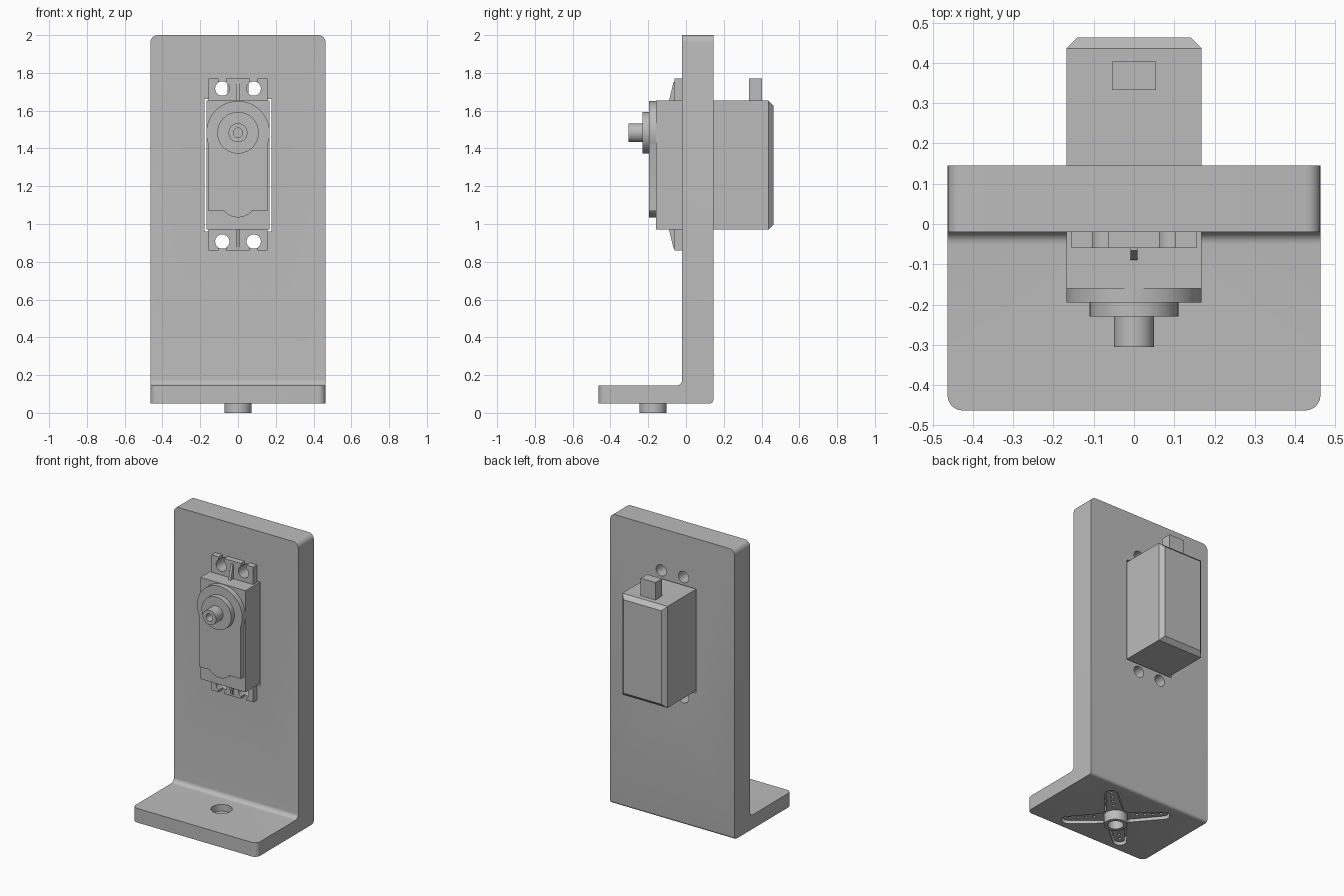
import bpy, bmesh
from math import sin, cos, radians, asin, acos, degrees

if "Cube" in bpy.data.objects:
    bpy.data.objects.remove(bpy.data.objects["Cube"], do_unlink=True)

GREY = (0.5, 0.5, 0.5, 1)
mat = bpy.data.materials.new("plain grey")
mat.use_nodes = True
mat.diffuse_color = GREY
mat.node_tree.nodes["Principled BSDF"].inputs["Base Color"].default_value = GREY


def arc(cx, cy, r, a0, a1, n=16):
    angles = [radians(a0 + (a1 - a0) * i / n) for i in range(n + 1)]
    return [(cx + r * cos(a), cy + r * sin(a)) for a in angles]


def circle(cx, cy, r, n=48):
    return arc(cx, cy, r, 0, 360, n)[:-1]


def rect(x0, x1, y0, y1):
    return [(x0, y0), (x1, y0), (x1, y1), (x0, y1)]


def prism(name, outline, axis, lo, hi, bevel=None, width=0, segments=1):
    """Extrude a 2D outline along an axis, bevelling edges picked by a rule."""
    place = {"x": lambda p, t: (t, p[0], p[1]),
             "y": lambda p, t: (p[0], t, p[1]),
             "z": lambda p, t: (p[0], p[1], t)}[axis]
    bm = bmesh.new()
    low = [bm.verts.new(place(p, lo)) for p in outline]
    high = [bm.verts.new(place(p, hi)) for p in outline]
    bm.faces.new(low)
    bm.faces.new(high)
    for i in range(len(low)):
        j = (i + 1) % len(low)
        bm.faces.new((low[i], low[j], high[j], high[i]))
    bmesh.ops.recalc_face_normals(bm, faces=bm.faces)
    if bevel:
        picked = [e for e in bm.edges if bevel(e.verts[0].co, e.verts[1].co)]
        bmesh.ops.bevel(bm, geom=picked, offset=width, segments=segments,
                        profile=0.5, affect="EDGES")
    mesh = bpy.data.meshes.new(name)
    bm.to_mesh(mesh)
    bm.free()
    mesh.materials.append(mat)
    obj = bpy.data.objects.new(name, mesh)
    bpy.context.collection.objects.link(obj)
    return obj


def activate(obj):
    bpy.ops.object.select_all(action="DESELECT")
    obj.select_set(True)
    bpy.context.view_layer.objects.active = obj


def cut(obj, *cutters):
    activate(obj)
    for c in cutters:
        mod = obj.modifiers.new("cut", "BOOLEAN")
        mod.operation = "DIFFERENCE"
        mod.solver = "EXACT"
        mod.object = c
        bpy.ops.object.modifier_apply(modifier=mod.name)
        bpy.data.objects.remove(c, do_unlink=True)


def star(cy, grow=0.0):
    """Four tapered, round-tipped arms on the diagonals."""
    pts = []
    for k in range(4):
        a = 45 + 90 * k
        pts += arc(0.29 * cos(radians(a)), cy + 0.29 * sin(radians(a)),
                   0.03 + grow, a - 85, a + 85, 10)
        pts += arc(0, cy, 0.085 + grow, a + 37, a + 53, 4)
    return pts


HORN_Y = -0.175
SHAFT_Z = 1.483
HOLES = [(x, z) for x in (-0.083, 0.083) for z in (0.907, 1.717)]

# L-shaped bracket with inner fillet and rounded outer corners
profile = [(-0.463, 0.05)] + arc(0.125, 0.07, 0.02, -90, 0, 5)
profile += [(0.145, 2), (-0.02, 2)] + arc(-0.05, 0.175, 0.03, 0, -90, 8)
profile += [(-0.463, 0.145)]
bracket = prism(
    "bracket", profile, "x", -0.463, 0.463,
    lambda a, b: abs(a.x - b.x) < 0.001 and (
        min(a.z, b.z) > 1.99 or max(a.y, b.y) < -0.46),
    0.037, 6)
cut(bracket,
    prism("window_cutter", rect(-0.177, 0.177, 0.96, 1.661), "y", -0.2, 0.3),
    *[prism("screw_cutter", circle(x, z, 0.038, 32), "y", -0.2, 0.3)
      for x, z in HOLES],
    prism("horn_pocket", star(HORN_Y, 0.012), "z", 0, 0.1),
    prism("horn_screw_access", circle(0, HORN_Y, 0.065), "z", 0.08, 0.3))

# Motor housing with chamfered back
prism("motor_body", rect(-0.168, 0.168, 0.97, 1.653), "y", -0.16, 0.463,
      lambda a, b: min(a.y, b.y) > 0.46, 0.027)

# Mounting tabs with open screw slots, and their stiffening ribs
for label, root, tip in (("lower", 0.971, 0.86), ("upper", 1.652, 1.77)):
    side = 1 if tip > root else -1
    tab = prism(label + "_tab", rect(-0.155, 0.155, min(root, tip), max(root, tip)),
                "y", -0.06, -0.02)
    for x, z in HOLES:
        if (z - root) * side > 0:
            ends = sorted((z, tip + side * 0.05))
            cut(tab, prism("hole_cutter", circle(x, z, 0.038, 32), "y", -0.1, 0.1),
                prism("slot_cutter", rect(x - 0.02, x + 0.02, *ends), "y", -0.1, 0.1))
    prism(label + "_rib", [(-0.09, root), (-0.05, root), (-0.05, root + side * 0.1),
                           (-0.066, root + side * 0.1)], "x", -0.009, 0.009)

# Gear cover: round top, straight sides, small bulge below
a = degrees(acos(0.155 / 0.168))
b = degrees(asin(0.075 / 0.098))
cover = arc(0, SHAFT_Z, 0.168, -a, 180 + a, 48) + [(-0.155, 1.07)]
cover += arc(0, 1.133, 0.098, -90 - b, -90 + b) + [(0.155, 1.07)]
prism("gear_cover", cover, "y", -0.195, -0.16)
prism("shaft_collar", circle(0, SHAFT_Z, 0.11), "y", -0.23, -0.195)
shaft = prism("output_shaft", circle(0, SHAFT_Z, 0.05), "y", -0.305, -0.23)
cut(shaft, prism("shaft_bore", circle(0, SHAFT_Z, 0.025, 32), "y", -0.4, -0.25))

# Cable plug on top of the housing
prism("cable_plug", rect(-0.055, 0.055, 0.333, 0.403), "z", 1.65, 1.77)

# Four-armed horn set in the underside pocket, with hub
horn = prism("horn", star(HORN_Y), "z", 0.065, 0.1)
cut(horn, prism("bore", circle(0, HORN_Y, 0.028, 32), "z", 0, 0.2))
for k in range(4):
    d = radians(45 + 90 * k)
    for r in (0.13, 0.18, 0.23, 0.28):
        cut(horn, prism("pin_hole", circle(r * cos(d), HORN_Y + r * sin(d), 0.01, 12),
                        "z", 0, 0.2))
hub = prism("horn_hub", circle(0, HORN_Y, 0.072), "z", 0, 0.066)
cut(hub, prism("bore", circle(0, HORN_Y, 0.048), "z", -0.1, 0.2))

# Smooth curved walls while keeping edges sharp
for obj in list(bpy.context.collection.objects):
    if obj.type == "MESH" and mat.name in obj.data.materials:
        activate(obj)
        bpy.ops.object.shade_smooth_by_angle(angle=radians(30))
